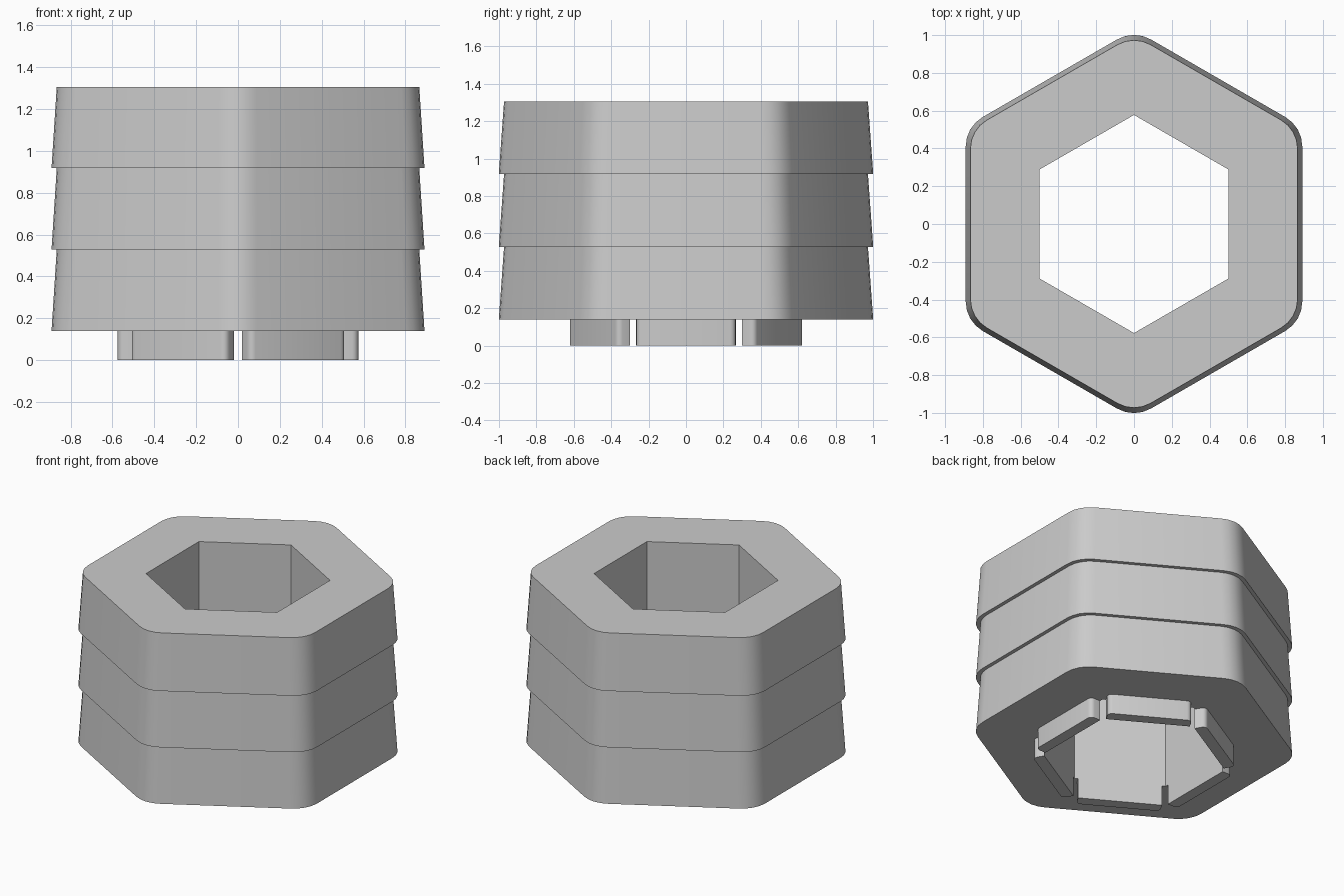
import bpy, bmesh, math
from mathutils import Vector, Matrix

if "Cube" in bpy.data.objects:
    bpy.data.objects.remove(bpy.data.objects["Cube"])

grey = bpy.data.materials.new("light grey")
grey.diffuse_color = (0.6, 0.6, 0.6, 1)
grey.use_nodes = True
grey.node_tree.nodes["Principled BSDF"].inputs["Base Color"].default_value = grey.diffuse_color

Z0, STEP, TIERS = 0.139, 0.389, 3
WIDE, NARROW, HOLE = 0.891, 0.866, 0.5   # distances from the axis to the flats
SEG = 4                                  # facets per rounded corner


def finish(name, bm):
    bmesh.ops.recalc_face_normals(bm, faces=bm.faces[:])
    me = bpy.data.meshes.new(name)
    bm.to_mesh(me)
    bm.free()
    me.materials.append(grey)
    ob = bpy.data.objects.new(name, me)
    bpy.context.collection.objects.link(ob)
    bpy.ops.object.select_all(action='DESELECT')
    ob.select_set(True)
    bpy.context.view_layer.objects.active = ob
    bpy.ops.object.shade_smooth_by_angle(angle=math.radians(30))
    return ob


def hex_ring(bm, apothem, z, fillet=0.0):
    """Hexagon with points on +-y; each corner rounded into SEG facets."""
    ring = []
    for k in range(6):
        a = math.radians(30 + 60 * k)
        c = (apothem - fillet) / math.cos(math.pi / 6)
        n = SEG if fillet else 0
        for i in range(n + 1):
            b = a + (math.radians(-30 + 60 * i / n) if n else 0)
            ring.append(bm.verts.new((c * math.cos(a) + fillet * math.cos(b),
                                      c * math.sin(a) + fillet * math.sin(b), z)))
    return ring


def skin(bm, r0, r1):
    n = len(r0)
    for i in range(n):
        j = (i + 1) % n
        bm.faces.new((r0[i], r0[j], r1[j], r1[i]))


def cap(bm, outer, inner):
    """Flat face between rounded outer ring and sharp inner hexagon."""
    m = SEG + 1
    for k in range(6):
        for i in range(SEG):
            bm.faces.new((outer[k * m + i], outer[k * m + i + 1], inner[k]))
        nk = (k + 1) % 6
        bm.faces.new((outer[k * m + SEG], outer[nk * m], inner[nk], inner[k]))


# Body: three tapered tiers around a hexagonal through hole
bm = bmesh.new()
rings = []
for t in range(TIERS):
    z = Z0 + t * STEP
    rings.append(hex_ring(bm, WIDE, z, 0.18))
    rings.append(hex_ring(bm, NARROW, z + STEP, 0.175))
for a, b in zip(rings, rings[1:]):
    skin(bm, a, b)
low = hex_ring(bm, HOLE, Z0)
high = hex_ring(bm, HOLE, Z0 + TIERS * STEP)
skin(bm, low, high)
cap(bm, rings[0], low)
cap(bm, rings[-1], high)
finish("tiered_hex_body", bm)

# Six tabs under the body, flush with the hole, outer corners rounded
W, OUT, R = 0.266, 0.575, 0.03
profile = [(HOLE, -W)]
for s in (-1, 1):
    for i in range(5):
        b = math.radians((-90 if s < 0 else 0) + 90 * i / 4)
        profile.append((OUT - R + R * math.cos(b), s * (W - R) + R * math.sin(b)))
profile.append((HOLE, W))
for k in range(6):
    bm = bmesh.new()
    rot = Matrix.Rotation(math.radians(60 * k), 3, 'Z')
    bot = [bm.verts.new(rot @ Vector((x, y, 0))) for x, y in profile]
    top = [bm.verts.new(rot @ Vector((x, y, Z0))) for x, y in profile]
    skin(bm, bot, top)
    bm.faces.new(bot)
    bm.faces.new(top)
    finish(f"bottom_tab_{k + 1}", bm)
